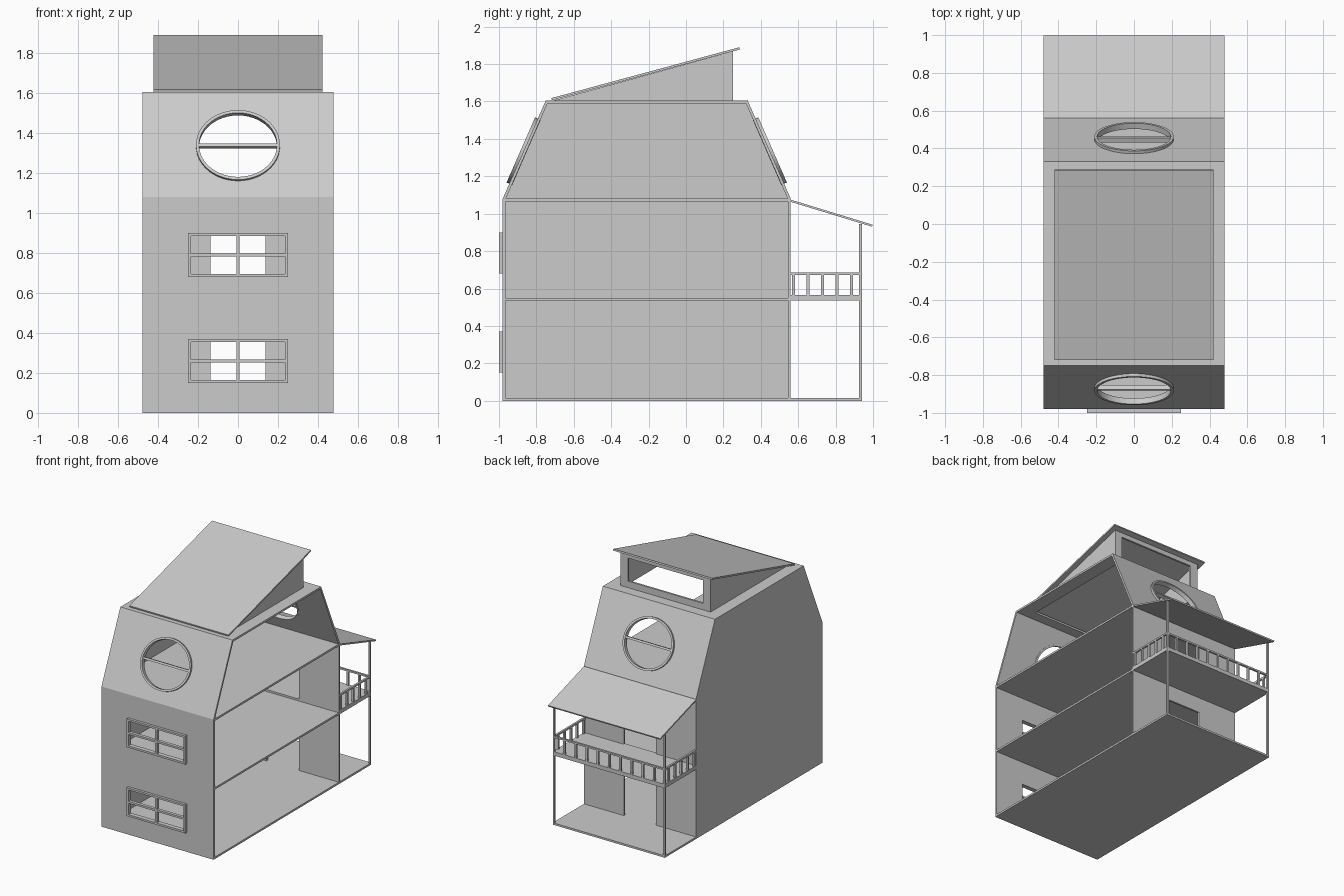
import bpy, bmesh, math
from mathutils import Vector

if "Cube" in bpy.data.objects:
    bpy.data.objects.remove(bpy.data.objects["Cube"])

grey = bpy.data.materials.new("plain grey")
grey.use_nodes = True
COLOR = (0.6, 0.6, 0.6, 1)
grey.diffuse_color = COLOR
grey.node_tree.nodes["Principled BSDF"].inputs["Base Color"].default_value = COLOR

W = 0.478           # half width of the house
T = 0.015           # board thickness
FRONT, BACK = -0.98, 0.56
FLOOR2, EAVE, TOP = 0.55, 1.08, 1.605
PORCH = 0.94
X, Y, Z = Vector((1, 0, 0)), Vector((0, 1, 0)), Vector((0, 0, 1))


def finish(name, bm):
    bmesh.ops.recalc_face_normals(bm, faces=bm.faces)
    mesh = bpy.data.meshes.new(name)
    bm.to_mesh(mesh)
    bm.free()
    mesh.materials.append(grey)
    ob = bpy.data.objects.new(name, mesh)
    bpy.context.collection.objects.link(ob)
    return ob


def rect(u0, u1, v0, v1):
    return [(u0, v0), (u1, v0), (u1, v1), (u0, v1)]


def oval(ru, rv, v=0, n=48):
    return [(ru * math.cos(math.tau * i / n), v + rv * math.sin(math.tau * i / n))
            for i in range(n)]


def plate(name, origin, u, v, loops, thick):
    """Board with an outer loop and hole loops; thickness goes against u x v."""
    bm = bmesh.new()
    for loop in loops:
        verts = [bm.verts.new(Vector(origin) + u * a + v * b) for a, b in loop]
        for i, vert in enumerate(verts):
            bm.edges.new((verts[i - 1], vert))
    bmesh.ops.triangle_fill(bm, use_beauty=True, edges=bm.edges[:])
    bmesh.ops.dissolve_limit(bm, angle_limit=0.001, verts=[], edges=bm.edges[:]) \
        if len(loops) == 1 else None
    got = bmesh.ops.extrude_face_region(bm, geom=bm.faces[:], use_keep_orig=True)
    new = [g for g in got["geom"] if isinstance(g, bmesh.types.BMVert)]
    bmesh.ops.translate(bm, verts=new, vec=u.cross(v).normalized() * -thick)
    return finish(name, bm)


def box(name, x0, x1, y0, y1, z0, z1):
    return plate(name, (0, 0, z1), X, Y, [rect(x0, x1, y0, y1)], z1 - z0)


# Solid side wall with the gambrel profile
side = [(FRONT, 0), (BACK, 0), (BACK, EAVE), (0.33, TOP), (-0.75, TOP), (FRONT, EAVE)]
plate("side_wall", (-W + T, 0, 0), Y, Z, [side], T)

# Floors
box("ground_floor", -W, W, FRONT, PORCH, 0, T)
box("upper_floor", -W, W, FRONT, BACK, FLOOR2 - T, FLOOR2)
box("attic_floor", -W, W, FRONT, BACK, EAVE - T, EAVE)

# Front wall with framed windows
WIN = 0.25
sills = (0.15, 0.68)
holes = [rect(-WIN + T, WIN - T, z + T, z + 0.22 - T) for z in sills]
plate("front_wall", (0, FRONT, 0), X, Z, [rect(-W, W, 0, EAVE)] + holes, T)
for level, z in zip(("lower", "upper"), sills):
    panes = [rect(u0, u1, v0, v1)
             for u0, u1 in ((-WIN + T, -T / 2), (T / 2, WIN - T))
             for v0, v1 in ((z + T, z + 0.1025), (z + 0.1175, z + 0.22 - T))]
    plate(level + "_window_frame", (0, -1, 0), X, Z,
          [rect(-WIN, WIN, z, z + 0.22)] + panes, 0.025)

# Back wall with a doorway on each storey
doors = [rect(-0.138, 0.138, z, z + 0.4) for z in (T, FLOOR2 + T)]
plate("back_wall", (0, BACK, 0), -X, Z, [rect(-W, W, 0, EAVE)] + doors, T)

# Steep roof slopes with oval windows
for name, u, start, end in (("front", X, FRONT, -0.75), ("back", -X, BACK, 0.33)):
    rise = Vector((0, end - start, TOP - EAVE))
    length = rise.length
    v = rise.normalized()
    out = u.cross(v)
    foot = Vector((0, start, EAVE))
    mid = length * 0.485
    plate(name + "_slope", foot, u, v,
          [rect(-W, W, 0, length), oval(0.195, 0.175, mid)], T)
    plate(name + "_oval_frame", foot + out * 0.016, u, v,
          [oval(0.21, 0.19, mid), oval(0.195, 0.175, mid)], 0.033)
    plate(name + "_oval_bar", foot + out * 0.012, u, v,
          [rect(-0.197, 0.197, mid - 0.008, mid + 0.008)], 0.026)

# Flat roof deck, open below the dormer
plate("roof_deck", (0, 0, TOP), X, Y,
      [rect(-W, W, -0.75, 0.33), rect(-0.37, 0.37, -0.66, 0.235)], T)

# Dormer: sloped roof, two wedge sides, back wall with a wide opening
low, high = Vector((0, -0.72, 1.618)), Vector((0, 0.285, 1.89))
pitch = (high - low).normalized()
plate("dormer_roof", low, X, pitch, [rect(-0.422, 0.422, 0, (high - low).length)], 0.012)
DX, DY, DTOP = 0.385, 0.25, 1.868
wedge = [(-0.71, TOP), (DY, TOP), (DY, DTOP)]
for name, x in (("left", DX), ("right", -DX + T)):
    plate(name + "_dormer_side", (x, 0, 0), Y, Z, [wedge], T)
plate("dormer_back", (0, DY, 0), -X, Z,
      [rect(-DX, DX, TOP, DTOP), rect(-0.32, 0.32, TOP + 0.05, DTOP - 0.035)], T)

# Porch: lean-to roof, balcony floor, posts
eave_in, eave_out = Vector((0, BACK, 1.075)), Vector((0, 0.998, 0.941))
fall = (eave_out - eave_in).normalized()
plate("porch_roof", eave_in, X, fall, [rect(-W, W, 0, (eave_out - eave_in).length)], 0.011)
box("balcony_floor", -W, W, BACK, PORCH, FLOOR2 - T, FLOOR2 + T)
for name, s in (("left", 1), ("right", -1)):
    x0, x1 = sorted((s * W, s * (W - T)))
    box(name + "_post", x0, x1, PORCH - T, PORCH, T, 0.945)
    box(name + "_rail", x0, x1, BACK, PORCH, 0.672, 0.685)
    for i in range(5):
        y = BACK + 0.008 + i * 0.0775
        box(f"{name}_baluster_{i + 1}", x0, x1, y, y + T, FLOOR2 + T, 0.672)

# Balcony back railing
box("back_rail", -W, W, PORCH - T, PORCH, 0.672, 0.685)
COUNT = 10
for i in range(1, COUNT):
    x = -W + 2 * W * i / COUNT
    box(f"back_baluster_{i}", x - T / 2, x + T / 2, PORCH - T, PORCH, FLOOR2 + T, 0.672)
